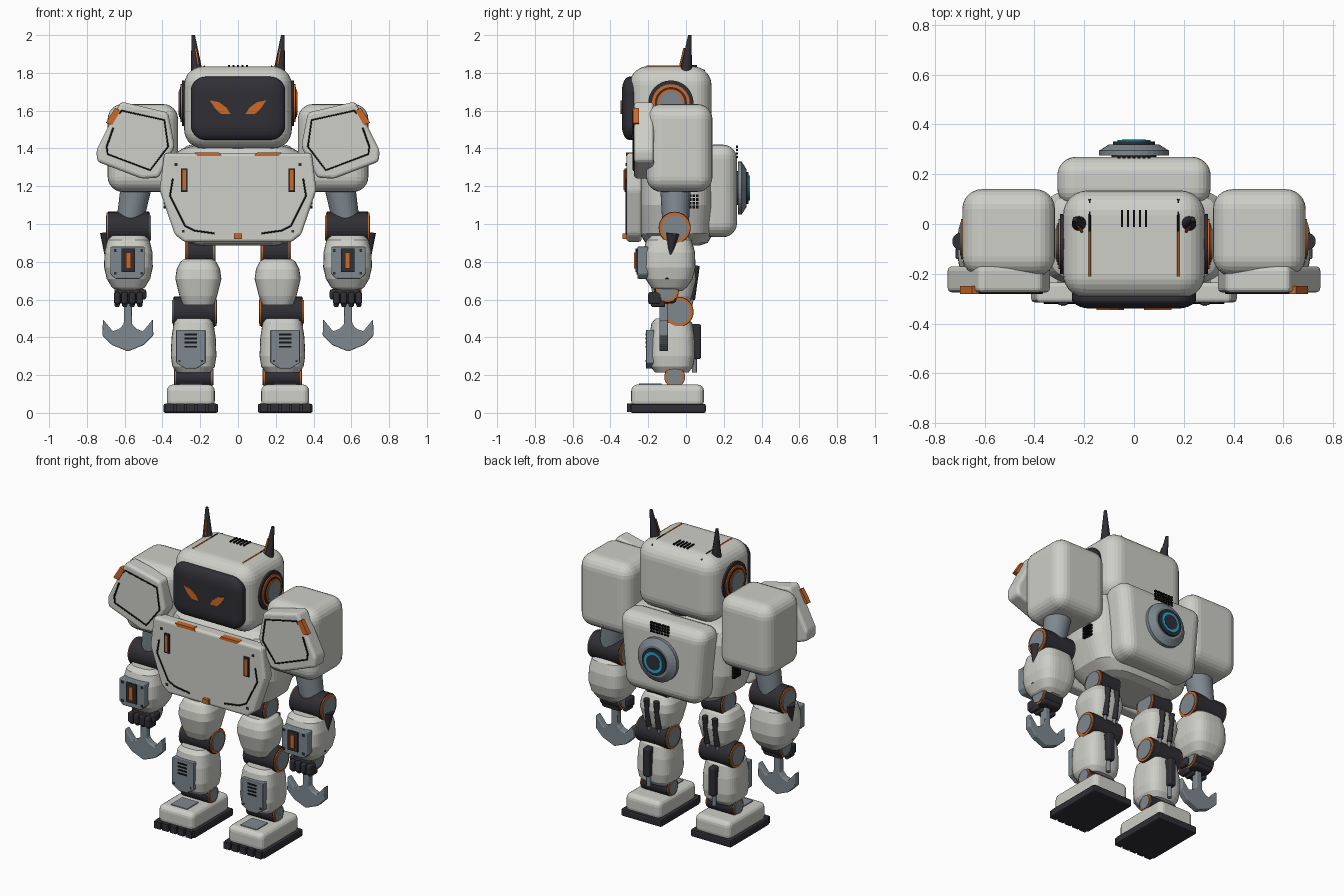
import bpy, bmesh, math
from mathutils import Vector, Matrix

if bpy.data.objects.get("Cube"):
    bpy.data.objects.remove(bpy.data.objects["Cube"])


def material(name, rgb):
    m = bpy.data.materials.new(name)
    m.use_nodes = True
    m.diffuse_color = (*rgb, 1)
    m.node_tree.nodes["Principled BSDF"].inputs["Base Color"].default_value = (*rgb, 1)
    return m


WHITE = material("off white shell", (.62, .62, .58))
DARK = material("charcoal", (.028, .028, .035))
STEEL = material("steel grey", (.21, .25, .28))
ORANGE = material("orange accent", (.62, .14, .02))
CYAN = material("cyan glow", (.02, .4, .6))
BLACK = material("black line", (.006, .006, .007))
meshes = []


def finish(name, bm, mat, at=(0, 0, 0), bevel=0, seg=3):
    bmesh.ops.recalc_face_normals(bm, faces=bm.faces)
    if bevel:
        bmesh.ops.bevel(bm, geom=bm.edges[:], offset=bevel, segments=seg,
                        profile=.5, affect='EDGES', clamp_overlap=True)
    me = bpy.data.meshes.new(name)
    bm.to_mesh(me)
    bm.free()
    me.materials.append(mat)
    ob = bpy.data.objects.new(name, me)
    ob.location = at
    bpy.context.collection.objects.link(ob)
    meshes.append(ob)
    return ob


def blocks(name, centres, size, mat):
    """Many equal little boxes in one mesh."""
    bm = bmesh.new()
    for c in centres:
        bmesh.ops.create_cube(bm, size=1, matrix=Matrix.Translation(c) @ Matrix.Diagonal((*size, 1)))
    return finish(name, bm, mat)


def box(name, lo, hi, mat, bevel=0, seg=5, taper=1):
    """Rounded box between two corners; taper narrows its bottom."""
    lo, hi = Vector(lo), Vector(hi)
    bm = bmesh.new()
    bmesh.ops.create_cube(bm, size=1, matrix=Matrix.Diagonal((*(hi - lo), 1)))
    for v in bm.verts:
        if v.co.z < 0:
            v.co.x *= taper
    return finish(name, bm, mat, (lo + hi) / 2, bevel, seg)


def rod(name, a, b, mat, r, r2=None):
    a, b = Vector(a), Vector(b)
    bm = bmesh.new()
    bmesh.ops.create_cone(bm, cap_ends=True, segments=32, radius1=r, radius2=r if r2 is None else r2,
                          depth=(b - a).length,
                          matrix=(b - a).to_track_quat('Z', 'Y').to_matrix().to_4x4())
    return finish(name, bm, mat, (a + b) / 2)


def prism(name, pts, front, back, mat, s=1, cx=0, bevel=0):
    """Outline in x and z, extruded along y."""
    bm = bmesh.new()
    f = bm.faces.new([bm.verts.new((s * (cx + x), front, z)) for x, z in pts])
    new = bmesh.ops.extrude_face_region(bm, geom=[f])["geom"]
    for v in new:
        if isinstance(v, bmesh.types.BMVert):
            v.co.y = back
    return finish(name, bm, mat, bevel=bevel)


def loft(name, rings, cx, cy, mat, power=.62, n=40):
    """Stack of rounded sections given as z, half width, half depth."""
    bm = bmesh.new()
    loops = []
    for z, hx, hy in rings:
        loop = []
        for i in range(n):
            c, s = math.cos(math.tau * i / n), math.sin(math.tau * i / n)
            loop.append(bm.verts.new((cx + hx * math.copysign(abs(c) ** power, c),
                                      cy + hy * math.copysign(abs(s) ** power, s), z)))
        loops.append(loop)
    for a, b in zip(loops, loops[1:]):
        for i in range(n):
            j = (i + 1) % n
            bm.faces.new((a[i], a[j], b[j], b[i]))
    bm.faces.new(loops[0])
    bm.faces.new(loops[-1])
    return finish(name, bm, mat)


def line(name, pts, mat, r=.005):
    cu = bpy.data.curves.new(name, 'CURVE')
    cu.dimensions = '3D'
    cu.bevel_depth = r
    cu.bevel_resolution = 1
    sp = cu.splines.new('POLY')
    sp.points.add(len(pts) - 1)
    for p, co in zip(sp.points, pts):
        p.co = (*co, 1)
    cu.materials.append(mat)
    bpy.context.collection.objects.link(bpy.data.objects.new(name, cu))


def joint(name, x, y, z, r, half):
    """Sideways pivot with an orange rim and steel caps."""
    for part, mat, k, h in (("barrel", DARK, 1, half - .012), ("rim", ORANGE, .95, half - .005),
                            ("cap", STEEL, .78, half)):
        rod(f"{name}_{part}", (x - h, y, z), (x + h, y, z), mat, r * k)


# Head, visor and neck
box("head", (-.285, -.3, 1.4), (.285, .135, 1.835), WHITE, .1, 7)
visor = box("visor", (-.25, -.39, 1.445), (.25, -.19, 1.78), DARK, .08, 7)
visor.scale.y = .5
rod("neck", (0, -.06, 1.3), (0, -.06, 1.45), DARK, .16)
blocks("head_vent", [(x * .024, .022, 1.836) for x in range(-2, 3)], (.009, .07, .012), BLACK)

# Torso, chest plate and backpack
loft("torso", [(.885, .2, .12), (.9, .26, .165), (.95, .33, .195), (1.1, .385, .205), (1.3, .385, .205),
               (1.37, .345, .195), (1.4, .29, .17), (1.415, .23, .13)], 0, -.05, WHITE, .55, 56)
half = [(.39, 1.375), (.415, 1.18), (.335, .945), (.285, .905)]
prism("chest_plate", half + [(-x, z) for x, z in reversed(half)], -.315, -.235, WHITE, bevel=.016)
box("chest_clasp", (-.02, -.335, .92), (.02, -.31, .95), ORANGE)
box("backpack", (-.315, .07, .93), (.315, .27, 1.42), WHITE, .075, 6, .86)
blocks("backpack_vent", [(x * .02, .27, 1.355 + z * .018) for x in range(-3, 4) for z in range(4)],
       (.013, .012, .011), BLACK)
for part, mat, start, end, r, r2 in (
        ("base", DARK, .26, .285, .09, .09), ("rim", STEEL, .275, .295, .14, .14),
        ("dish", STEEL, .295, .32, .14, .1), ("hub", DARK, .31, .332, .085, .085),
        ("ring", CYAN, .33, .338, .066, .066), ("core", DARK, .33, .34, .048, .048)):
    rod("reactor_" + part, (0, start, 1.19), (0, end, 1.19), mat, r, r2)

for s, side in ((1, "left"), (-1, "right")):
    def n(part):
        return side + "_" + part

    # Eye, ear and antenna
    prism(n("eye"), [(.15, 1.655), (.1, 1.645), (.06, 1.615), (.04, 1.583), (.09, 1.583), (.12, 1.61)],
          -.346, -.338, ORANGE, s)
    for part, mat, x, r in (("pad", DARK, .297, .12), ("rim", ORANGE, .304, .1),
                            ("groove", DARK, .308, .085), ("ring", ORANGE, .312, .073), ("cap", STEEL, .316, .062)):
        rod(n("ear_" + part), (s * .24, -.08, 1.64), (s * x, -.08, 1.64), mat, r)
    rod(n("antenna"), (s * .218, 0, 1.8), (s * .237, .02, 2), DARK, .032, .009)
    line(n("antenna_strip"), [(s * .21, -.03, 1.84), (s * .224, -.008, 1.93)], ORANGE, .006)
    line(n("head_seam_back"), [(s * .178, .1, 1.811), (s * .178, .035, 1.834), (s * .178, -.03, 1.834)], BLACK)
    line(n("head_seam_front"), [(s * .178, -.03, 1.834), (s * .178, -.21, 1.834)], ORANGE)

    # Chest trim
    line(n("chest_groove"), [(s * x, -.316, z) for x, z in
                             ((.345, 1.24), (.36, 1.15), (.28, .99), (.23, .965), (.125, .95))], BLACK)
    box(n("chest_light_frame"), (s * .285 - .018, -.325, 1.17), (s * .285 + .018, -.31, 1.295), DARK)
    box(n("chest_light"), (s * .285 - .009, -.33, 1.18), (s * .285 + .009, -.31, 1.285), ORANGE)
    prism(n("collar_stripe"), [(.085, 1.36), (.1, 1.378), (.23, 1.378), (.215, 1.36)], -.318, -.28, ORANGE, s)
    blocks(n("chest_bolts"), [(s * .328, -.315, 1.315), (s * .29, -.315, .962)], (.014, .01, .014), DARK)
    blocks(n("torso_vent"), [(s * .385, .005 + y * .018, 1.09 + z * .02) for y in range(4) for z in range(4)],
           (.02, .012, .014), BLACK)

    # Shoulder with its angular front guard
    inner, outer = sorted((s * .317, s * .69))
    box(n("shoulder"), (inner, -.21, 1.17), (outer, .14, 1.635), WHITE, .08, 6)
    prism(n("shoulder_guard"), [(.75, 1.39), (.665, 1.56), (.62, 1.648), (.37, 1.59), (.335, 1.41), (.42, 1.245),
                                (.51, 1.24), (.745, 1.33)], -.275, -.17, WHITE, s, bevel=.018)
    line(n("guard_groove"), [(s * x, -.277, z) for x, z in
                             ((.63, 1.585), (.615, 1.6), (.39, 1.55), (.37, 1.41), (.465, 1.285), (.69, 1.37),
                              (.695, 1.41), (.66, 1.51))], BLACK)
    prism(n("guard_light"), [(.7, 1.535), (.665, 1.525), (.622, 1.6), (.65, 1.615)], -.281, -.25, ORANGE, s)

    # Arm
    ax = s * .58
    rod(n("upper_arm"), (s * .53, -.055, 1.25), (s * .575, -.055, 1), STEEL, .085, .07)
    joint(n("elbow"), ax, -.06, .98, .085, .12)
    loft(n("forearm"), [(.94, .085, .09), (.915, .112, .12), (.85, .127, .138), (.77, .129, .14), (.71, .115, .125),
                        (.665, .088, .095), (.645, .06, .07)], ax, -.09, WHITE)
    prism(n("forearm_plate"), [(-.09, .88), (.09, .88), (.09, .735), (.065, .71), (-.065, .71), (-.09, .735)],
          -.258, -.2, STEEL, s, .585, .006)
    box(n("forearm_light_frame"), (ax - .036, -.268, .745), (ax + .036, -.25, .87), DARK)
    box(n("forearm_light"), (ax - .014, -.276, .765), (ax + .014, -.26, .85), ORANGE)
    blocks(n("forearm_bolts"), [(ax + x, -.259, z) for x in (-.07, .07) for z in (.74, .86)],
           (.014, .008, .014), DARK)
    rod(n("forearm_spike"), (s * .695, -.07, .95), (s * .7, -.085, .81), DARK, .035, .002)
    rod(n("forearm_arrow"), (s * .675, -.1, .72), (s * .69, -.1, .75), BLACK, .025, .002)

    # Hand and anchor blade
    joint(n("wrist"), ax, -.1, .645, .062, .075)
    box(n("palm"), (ax - .07, -.17, .58), (ax + .07, -.05, .66), DARK, .02, 3)
    for i in range(4):
        x = ax - .06 + i * .04
        box(n(f"finger_{i + 1}"), (x - .017, -.2, .575), (x + .017, -.13, .64), DARK, .012, 3)
        box(n(f"fingertip_{i + 1}"), (x - .014, -.185, .56), (x + .014, -.11, .595), DARK, .01, 3)
    box(n("thumb"), (s * .505 - .02, -.17, .6), (s * .505 + .02, -.1, .655), DARK, .014, 3)
    blade = [(.02, .6), (.022, .47), (.045, .445), (.08, .432), (.132, .495), (.135, .41), (.085, .36)]
    prism(n("anchor_blade"), blade + [(0, .325)] + [(-x, z) for x, z in reversed(blade)],
          -.14, -.095, STEEL, s, .583, .006)

    # Leg
    joint(n("hip"), s * .2, -.05, .855, .08, .08)
    loft(n("thigh"), [(.815, .075, .08), (.8, .095, .1), (.76, .115, .12), (.71, .122, .125), (.62, .1, .105),
                      (.57, .08, .085)], s * .21, -.07, WHITE)
    for i, dx in enumerate((-.035, .035)):
        x = s * .21 + dx
        rod(n(f"thigh_piston_{i + 1}"), (x, .055, .78), (x, .03, .6), DARK, .018)
        rod(n(f"thigh_piston_rod_{i + 1}"), (x, .035, .62), (x, .015, .53), STEEL, .01)
    joint(n("knee"), s * .23, -.04, .535, .08, .12)
    sx = s * .235
    loft(n("shin"), [(.5, .085, .085), (.475, .105, .108), (.4, .117, .12), (.3, .121, .122), (.245, .112, .112),
                     (.215, .09, .09)], sx, -.075, WHITE)
    prism(n("shin_plate"), [(-.077, .44), (.077, .44), (.077, .265), (.03, .235), (-.03, .235), (-.077, .265)],
          -.212, -.17, STEEL, s, .25, .004)
    blocks(n("shin_vent"), [(s * .25, -.211, .35 + i * .022) for i in range(4)], (.065, .008, .01), BLACK)
    blocks(n("shin_bolts"), [(s * .25 + x, -.211, .275) for x in (-.06, .06)], (.012, .008, .012), DARK)
    box(n("calf_piston"), (sx - .024, .02, .285), (sx + .024, .08, .47), DARK, .012, 3)
    rod(n("calf_piston_rod"), (sx, .045, .3), (sx, .045, .215), STEEL, .013)
    joint(n("ankle"), sx, -.06, .19, .055, .105)

    # Foot with treaded sole
    fx = s * .25
    box(n("foot"), (fx - .127, -.29, .03), (fx + .127, .095, .15), WHITE, .034, 4)
    box(n("instep_plate"), (fx - .06, -.25, .14), (fx + .06, -.13, .156), STEEL, .004, 2)
    box(n("sole"), (fx - .145, -.295, 0), (fx + .145, .105, .048), DARK, .01, 2)
    blocks(n("toe_treads"), [(fx + i * .056, -.297, .026) for i in range(-2, 3)], (.044, .03, .045), DARK)

# Smooth curved surfaces while keeping hard edges
for ob in bpy.context.view_layer.objects:
    ob.select_set(ob in meshes)
bpy.context.view_layer.objects.active = meshes[0]
bpy.ops.object.shade_smooth_by_angle(angle=math.radians(35))
